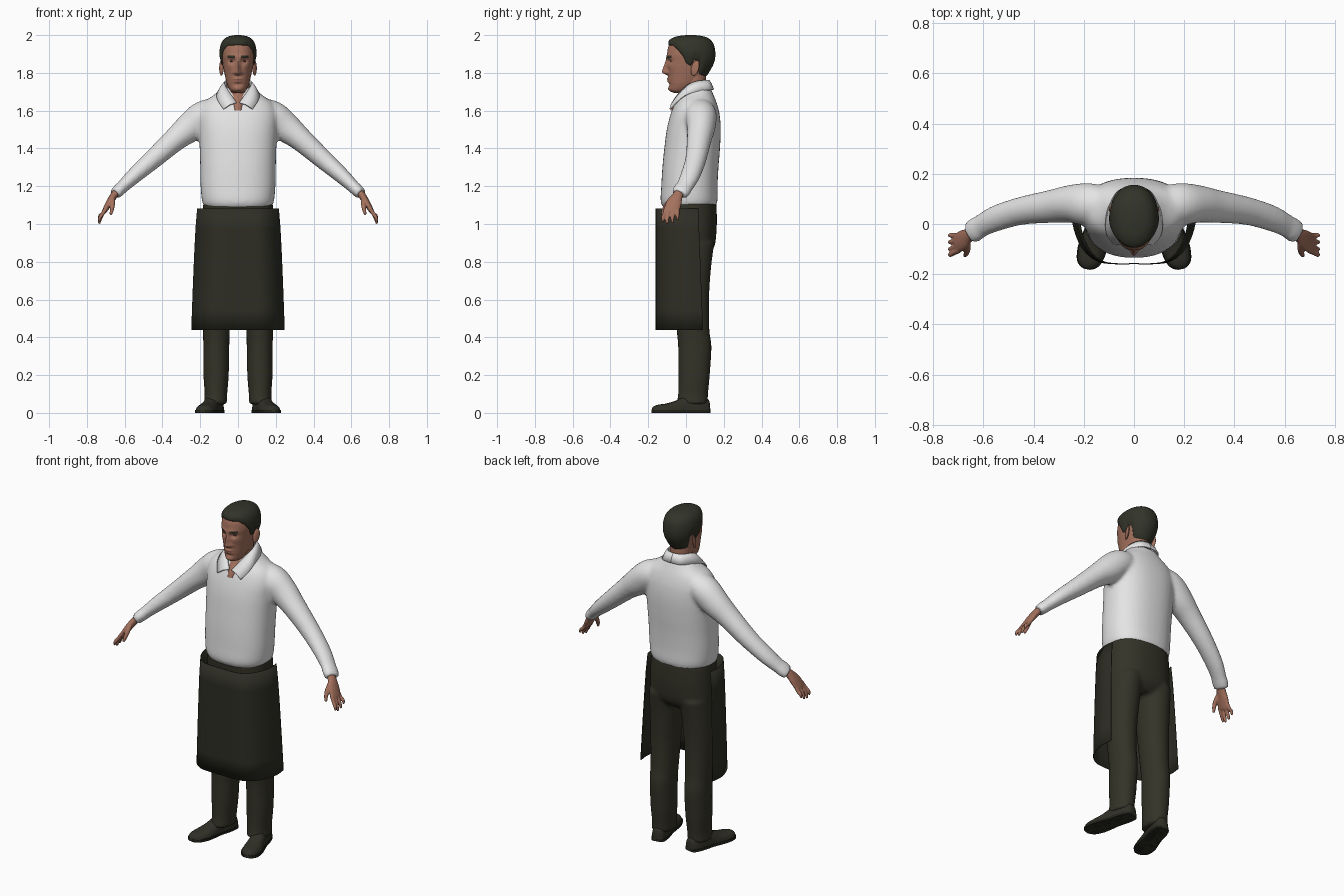
import bpy, bmesh, math
from mathutils import Vector

if "Cube" in bpy.data.objects:
    bpy.data.objects.remove(bpy.data.objects["Cube"])

def material(name, rgb):
    m = bpy.data.materials.new(name)
    m.diffuse_color = (*rgb, 1)
    m.use_nodes = True
    m.node_tree.nodes["Principled BSDF"].inputs["Base Color"].default_value = m.diffuse_color
    return m

SKIN = material("skin", (0.37, 0.165, 0.11))
LIPS = material("lips", (0.29, 0.11, 0.08))
HAIR = material("hair", (0.032, 0.034, 0.022))
EYE = material("eye", (0.06, 0.04, 0.03))
SHIRT = material("shirt white", (0.78, 0.78, 0.78))
CLOTH = material("trouser cloth", (0.034, 0.033, 0.021))
APRON = material("apron cloth", (0.027, 0.027, 0.018))
LEATHER = material("shoe leather", (0.03, 0.029, 0.02))
SOLE = material("shoe sole", (0.015, 0.015, 0.011))

def spline(rows, n=6):
    """Smooth curve through rows of numbers."""
    out = []
    for i in range(len(rows) - 1):
        a, b, c, d = (rows[max(0, min(len(rows) - 1, i + k))] for k in (-1, 0, 1, 2))
        for j in range(n):
            t = j / n
            out.append(tuple(0.5 * (2*q + (r-p)*t + (2*p-5*q+4*r-s)*t*t + (3*q-p-3*r+s)*t**3)
                             for p, q, r, s in zip(a, b, c, d)))
    return out + [tuple(rows[-1])]

def loft(bm, rings, closed=True, caps=True, mirror=False):
    """Skin a list of point rings, optionally repeated on the other side."""
    for sx in ((1, -1) if mirror else (1,)):
        vs = [[bm.verts.new((p[0] * sx, p[1], p[2])) for p in r] for r in rings]
        n = len(vs[0])
        for a, b in zip(vs, vs[1:]):
            for i in range(n if closed else n - 1):
                j = (i + 1) % n
                bm.faces.new((a[i], a[j], b[j], b[i]))
        if caps and closed:
            bm.faces.new(vs[0])
            bm.faces.new(vs[-1])

def trunk(rows, n=40, p=2.3):
    """Level rings from rows of z, centre x, half width, front y, back y."""
    rings = []
    for z, cx, w, f, b in spline(rows):
        ring = []
        for i in range(n):
            a = math.tau * i / n
            c, s = math.cos(a), math.sin(a)
            ring.append((cx + w * math.copysign(abs(c) ** (2/p), c),
                         (f + b)/2 + (b - f)/2 * math.copysign(abs(s) ** (2/p), s), z))
        rings.append(ring)
    return rings

def tube(rows, n=20, seg=5):
    """Rings square to a path, rows of x, y, z, radius along y, other radius."""
    pts = spline(rows, seg)
    rings = []
    for i, q in enumerate(pts):
        t = (Vector(pts[min(i+1, len(pts)-1)][:3]) - Vector(pts[max(i-1, 0)][:3])).normalized()
        u = Vector((0, 1, 0))
        u = (u - t * u.dot(t)).normalized()
        v = t.cross(u)
        rings.append([Vector(q[:3]) + u * q[3] * math.cos(math.tau*k/n) + v * q[4] * math.sin(math.tau*k/n)
                      for k in range(n)])
    return rings

def make(name, bm, mats, voxel=0, thick=0, smooth=3):
    bmesh.ops.recalc_face_normals(bm, faces=bm.faces[:])
    me = bpy.data.meshes.new(name)
    bm.to_mesh(me)
    bm.free()
    for m in mats:
        me.materials.append(m)
    ob = bpy.data.objects.new(name, me)
    bpy.context.collection.objects.link(ob)
    bpy.ops.object.select_all(action='DESELECT')
    ob.select_set(True)
    bpy.context.view_layer.objects.active = ob
    bpy.ops.object.shade_smooth_by_angle(angle=math.radians(45))
    if voxel:
        r = ob.modifiers.new("blend", 'REMESH')
        r.mode, r.voxel_size, r.use_smooth_shade = 'VOXEL', voxel, True
        s = ob.modifiers.new("soften", 'SMOOTH')
        s.factor, s.iterations = 0.5, smooth
    if thick:
        s = ob.modifiers.new("thickness", 'SOLIDIFY')
        s.thickness, s.offset = thick, 0
    return ob

# Shirt: torso and sleeves blended into one surface
bm = bmesh.new()
loft(bm, trunk([(1.085, 0, .172, -.118, .15), (1.12, 0, .19, -.134, .166), (1.2, 0, .198, -.131, .167),
                (1.3, 0, .2, -.125, .172), (1.4, 0, .203, -.115, .18), (1.5, 0, .208, -.102, .184),
                (1.58, 0, .21, -.082, .178), (1.64, 0, .185, -.058, .163), (1.685, 0, .125, -.03, .145),
                (1.725, 0, .08, .0, .128)]))
loft(bm, tube([(.1, .07, 1.6, .075, .07), (.18, .078, 1.572, .085, .082), (.25, .08, 1.515, .076, .08),
               (.33, .07, 1.45, .066, .064), (.45, .052, 1.343, .056, .052), (.55, .022, 1.255, .052, .042),
               (.61, -.008, 1.198, .046, .034), (.625, -.018, 1.184, .049, .034),
               (.652, -.035, 1.158, .047, .031)]), mirror=True)
make("shirt", bm, [SHIRT], voxel=.011, smooth=4)

# Collar: folded band ending in two pointed wings
top = spline([(0, .12, 1.762), (.045, .105, 1.76), (.068, .058, 1.755), (.068, .01, 1.735),
              (.042, -.037, 1.692), (.007, -.072, 1.642)])
low = spline([(0, .145, 1.712), (.06, .132, 1.71), (.1, .065, 1.702), (.112, .0, 1.682),
              (.105, -.045, 1.65), (.077, -.084, 1.608)])
bm = bmesh.new()
loft(bm, [top, [tuple((a + b)/2 + k for a, b, k in zip(p, q, (0, 0, .006))) for p, q in zip(top, low)], low],
     closed=False, mirror=True)
make("collar", bm, [SHIRT], thick=.007)

# Trousers: hips and legs blended
bm = bmesh.new()
loft(bm, trunk([(.83, 0, .13, -.06, .11), (.88, 0, .185, -.095, .15), (.97, 0, .19, -.11, .162),
                (1.06, 0, .187, -.118, .163), (1.118, 0, .184, -.122, .16)]))
loft(bm, trunk([(.045, .12, .062, -.05, .115), (.1, .117, .06, -.042, .117), (.2, .116, .067, -.04, .126),
                (.35, .115, .069, -.042, .135), (.44, .115, .071, -.05, .124), (.6, .113, .078, -.066, .122),
                (.76, .107, .087, -.08, .132), (.9, .1, .09, -.09, .15)], 32, 2.1), mirror=True)
make("trousers", bm, [CLOTH], voxel=.011)

# Apron: open sheet wrapped around front and sides, flaring downwards
half = spline([(0, -.158), (.08, -.158), (.14, -.148), (.19, -.11), (.222, -.05), (.238, .02), (.232, .09)])
outline = [(-x, y) for x, y in half[:0:-1]] + half
rings = []
for k in range(7):
    t = k / 6
    rings.append([(x * (.9 + .13 * t ** .7), y if y < -.1 else y - .025 * (1 - t) * (y + .1) / .19,
                   1.082 - .642 * t) for x, y in outline])
bm = bmesh.new()
loft(bm, rings, closed=False)
make("apron", bm, [APRON], thick=.004)

# Shoes: uppers and soles following a line that turns outwards
def shoe_rings(rows, grow=0, flat=None):
    rings = []
    for s, w, h in spline(rows):
        cx, cy = .106 + .082 * s, .125 - .305 * s
        ring = []
        for k in range(24):
            c, q = math.cos(math.tau*k/24), math.sin(math.tau*k/24)
            x = (w + grow) * math.copysign(abs(c) ** .75, c)
            z = (flat or h) * (max(q, 0) ** .8) if not flat else (flat if q > 0 else 0)
            ring.append((cx + x * .96, cy + x * .2, z))
        rings.append(ring)
    return rings

shoe = [(0, .018, .05), (.04, .036, .075), (.2, .046, .09), (.42, .046, .088), (.58, .052, .066),
        (.75, .056, .05), (.9, .047, .043), (.97, .03, .034), (1, .01, .022)]
bm = bmesh.new()
loft(bm, shoe_rings(shoe), mirror=True)
make("shoes", bm, [LEATHER])
bm = bmesh.new()
loft(bm, shoe_rings(shoe, .003, .015), mirror=True)
make("soles", bm, [SOLE])

# Hands: palm, four fingers and thumb blended
bm = bmesh.new()
loft(bm, tube([(.635, -.03, 1.178, .026, .02), (.657, -.044, 1.15, .028, .02), (.68, -.062, 1.115, .04, .018),
               (.703, -.076, 1.075, .041, .014), (.71, -.08, 1.06, .034, .01)], 16), mirror=True)
for y, dz, ty in ((-.045, .022, -.045), (-.066, .006, -.072), (-.087, .0, -.1), (-.106, .012, -.122)):
    loft(bm, tube([(.697, y, 1.085, .011, .011), (.716, (y+ty)/2, 1.055, .0105, .0105),
                   (.731, ty, 1.022 + dz, .0095, .0095), (.736, ty, 1.0 + dz, .006, .006)], 10), mirror=True)
loft(bm, tube([(.665, -.07, 1.14, .014, .014), (.664, -.1, 1.105, .013, .013),
               (.668, -.117, 1.075, .011, .011), (.674, -.127, 1.05, .007, .007)], 10), mirror=True)
make("hands", bm, [SKIN], voxel=.0045, smooth=2)

# Neck, with the chest showing in the open collar
bm = bmesh.new()
loft(bm, trunk([(1.6, 0, .035, -.083, .06), (1.64, 0, .05, -.068, .1), (1.68, 0, .06, -.04, .115),
                (1.73, 0, .06, -.022, .108), (1.79, 0, .062, -.02, .105)], p=2))
make("neck", bm, [SKIN])

# Head surface as a function of turn angle (0 = front) and height
skull = spline([(1.693, .022, -.062, .0), (1.708, .042, -.086, .03), (1.74, .058, -.091, .07),
                (1.78, .068, -.094, .1), (1.82, .076, -.097, .121), (1.86, .082, -.099, .137),
                (1.9, .086, -.1, .142), (1.94, .081, -.093, .136), (1.965, .068, -.077, .12),
                (1.98, .045, -.047, .092), (1.986, .012, .0, .05)], 8)

def bump(v, c, s):
    return math.exp(-((v - c) / s) ** 2)

def head(a, z):
    i = next((k for k in range(len(skull) - 1) if skull[k + 1][0] >= z), len(skull) - 2)
    lo, hi = skull[i], skull[i + 1]
    t = max(0, min(1, (z - lo[0]) / (hi[0] - lo[0])))
    w, f, b = (lo[k] + (hi[k] - lo[k]) * t for k in (1, 2, 3))
    s, c = math.sin(a), math.cos(a)
    x = w * math.copysign(abs(s) ** .92, s)
    y = (f + b)/2 - (b - f)/2 * math.copysign(abs(c) ** .92, c)
    if c > 0:
        ax = abs(x)
        rise = max(0, min(1, (1.885 - z) / .075)) * max(0, min(1, (z - 1.784) / .016))
        y -= .03 * rise * bump(x, 0, .011 + .008 * bump(z, 1.8, .014))
        y -= .006 * bump(z, 1.885, .012) * bump(ax, .025, .03)
        y += .012 * bump(z, 1.862, .013) * bump(ax, .032, .016)
        y -= .004 * bump(z, 1.835, .02) * bump(ax, .045, .02)
        y -= (.008 * bump(z, 1.768, .007) + .007 * bump(z, 1.754, .006)) * bump(x, 0, .022)
        y += .004 * bump(z, 1.738, .008) * bump(x, 0, .025)
        y -= .006 * bump(z, 1.714, .013) * bump(x, 0, .022)
    return Vector((x, y, z))

N = 112
bm = bmesh.new()
loft(bm, [[head(math.tau * k / N, 1.693 + .293 * j / 80) for k in range(N)] for j in range(81)])
for fc in bm.faces:
    p = fc.calc_center_median()
    ax = abs(p.x)
    if p.y < -.03 and .014 < ax < .054 and abs(p.z - 1.886 + 4 * (ax - .034) ** 2) < .0045:
        fc.material_index = 1          # eyebrows
    if p.y < -.05 and ax < .024 and abs(p.z - 1.761) < .009 - .25 * ax:
        fc.material_index = 2          # lips
make("head", bm, [SKIN, HAIR, LIPS])

# Eyes and ears
def balls(name, mat, loc, size, turn=0):
    bm = bmesh.new()
    for sx in (1, -1):
        vs = bmesh.ops.create_uvsphere(bm, u_segments=20, v_segments=14, radius=1)['verts']
        for v in vs:
            q = Vector((v.co.x * size[0], v.co.y * size[1], v.co.z * size[2]))
            v.co = Vector((sx * (loc[0] + q.x + q.y * turn), loc[1] + q.y + q.z * .2, loc[2] + q.z))
    make(name, bm, [mat])

socket = min((head(math.radians(d / 2), 1.861) for d in range(120)), key=lambda p: abs(p.x - .032))
balls("eyes", EYE, (.032, socket.y + .003, 1.861), (.012, .006, .0045))
balls("ears", SKIN, (.088, .048, 1.825), (.009, .021, .04), .35)

# Hair: shell standing off the head above a hairline
line = [(0, 1.946), (40, 1.944), (60, 1.92), (75, 1.885), (84, 1.845), (94, 1.832), (99, 1.865),
        (114, 1.86), (124, 1.79), (180, 1.77)]

def hairline(d):
    for (a, za), (b, zb) in zip(line, line[1:]):
        if d <= b:
            return za + (zb - za) * (d - a) / (b - a)
    return line[-1][1]

rings = []
for j in range(25):
    t = j / 24
    ring = []
    for k in range(N):
        d = 360 * k / N
        z0 = hairline(min(d, 360 - d))
        p = head(math.radians(d), z0 + (1.986 - z0) * (1 - (1 - t) ** 2))
        out = (p - Vector((0, .025, 1.87))).normalized()
        ring.append(p + out * (.014 * min(1, t * 4) ** .5 - (.002 if j == 0 else 0)))
    rings.append(ring)
bm = bmesh.new()
loft(bm, rings, caps=False)
bm.verts.ensure_lookup_table()
bm.faces.new(bm.verts[-N:])
make("hair", bm, [HAIR])
